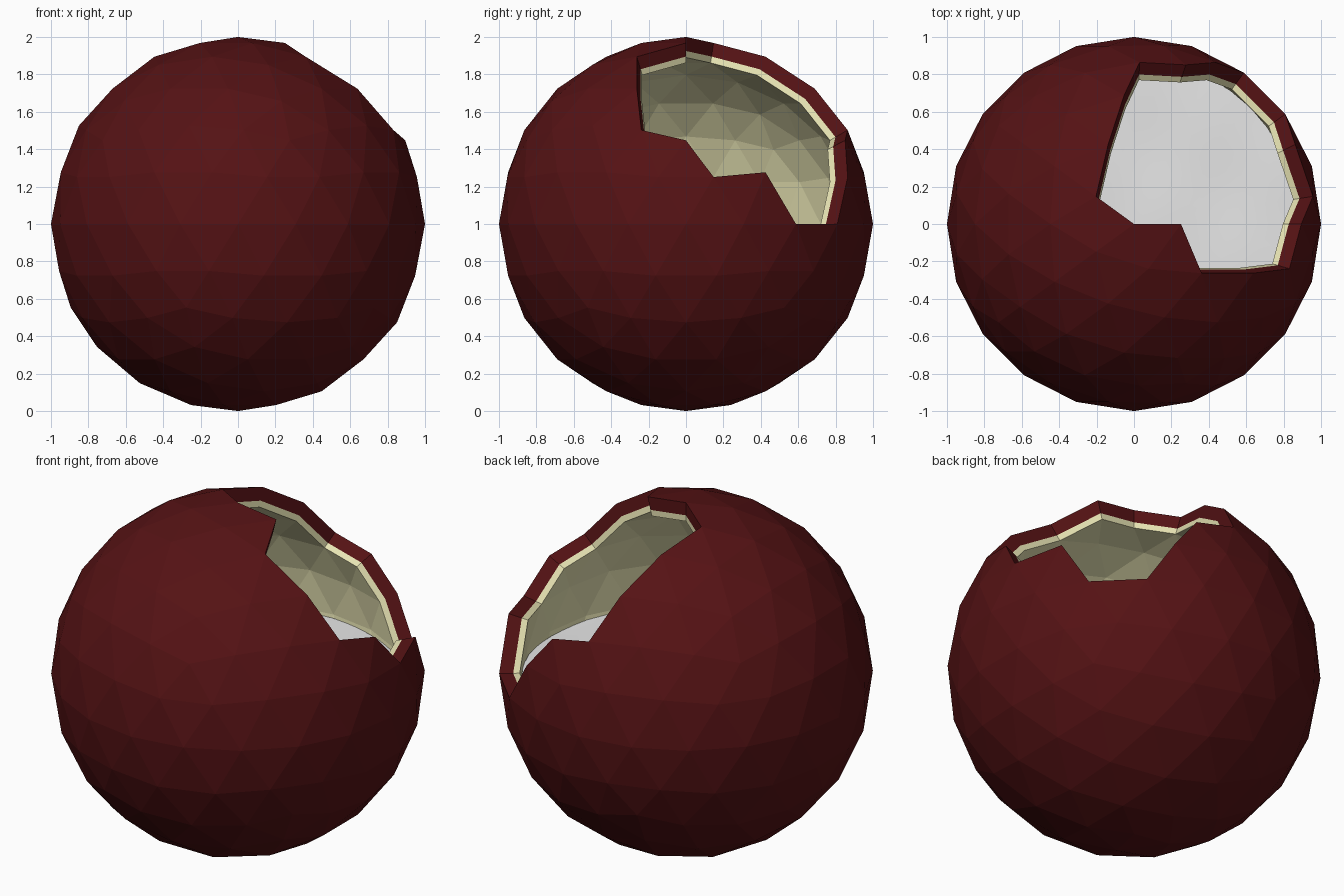
import bpy, bmesh, math
from mathutils import Matrix, Vector

if "Cube" in bpy.data.objects:
    bpy.data.objects.remove(bpy.data.objects["Cube"])

# Outline of the broken opening, seen from above (it follows sphere edges)
HOLE = [(0, 0), (.251, 0), (.362, -.263), (.638, -.263), (.831, -.239), (.894, 0),
        (.957, .148), (.862, .426), (.809, .588), (.588, .809), (.436, .864),
        (.276, .851), (.030, .864), (-.053, .688), (-.138, .426), (-.203, .148)]
R_OUT, R_MID, R_IN = 1.0, 0.925, 0.89


def material(name, rgb):
    m = bpy.data.materials.new(name)
    m.diffuse_color = (*rgb, 1)
    m.use_nodes = True
    m.node_tree.nodes["Principled BSDF"].inputs["Base Color"].default_value = m.diffuse_color
    return m


def add_object(name, bm, mat):
    me = bpy.data.meshes.new(name)
    bm.to_mesh(me)
    bm.free()
    me.materials.append(mat)
    ob = bpy.data.objects.new(name, me)
    ob.location.z = 1
    bpy.context.collection.objects.link(ob)
    return ob


def in_hole(p):
    inside = False
    for (ax, ay), (bx, by) in zip(HOLE, HOLE[1:] + HOLE[:1]):
        if (ay > p.y) != (by > p.y) and p.x < ax + (p.y - ay) * (bx - ax) / (by - ay):
            inside = not inside
    return inside and p.z > 0


def broken_sphere(name, radius, rim_from, rim_to, mat, flip):
    """Icosphere with the opening cut out and a rim wall along its edge."""
    bm = bmesh.new()
    bmesh.ops.create_icosphere(bm, subdivisions=3, radius=1)
    gone = [f for f in bm.faces if in_hole(f.calc_center_median())]
    bmesh.ops.delete(bm, geom=gone, context='FACES')
    border = [e for e in bm.edges if e.is_boundary]
    bmesh.ops.scale(bm, vec=Vector((radius,) * 3), verts=bm.verts)
    new = bmesh.ops.extrude_edge_only(bm, edges=border)['geom']
    other = rim_to if radius == rim_from else rim_from
    for v in new:
        if isinstance(v, bmesh.types.BMVert):
            v.co *= other / radius
    bmesh.ops.recalc_face_normals(bm, faces=bm.faces)
    # Make the outer skin face out and the lining face in
    low = min(bm.faces, key=lambda f: f.calc_center_median().z)
    if (low.normal.z > 0) != flip:
        bmesh.ops.reverse_faces(bm, faces=bm.faces)
    return add_object(name, bm, mat)


red = material("dark red", (.09, .006, .007))
cream = material("cream", (.8, .77, .45))
white = material("white", (.8, .8, .8))

# Outer skin with red rim, and inner lining with cream rim
broken_sphere("outer_shell", R_OUT, R_OUT, R_MID, red, False)
broken_sphere("inner_lining", R_IN, R_MID, R_IN, cream, True)

# Gently rippled filling surface at mid height
bm = bmesh.new()
rings, seg = 14, 40
centre = bm.verts.new((0, 0, 0))
prev = None
for r in range(1, rings + 1):
    ring = [bm.verts.new((.88 * r / rings * math.cos(math.tau * s / seg),
                          .88 * r / rings * math.sin(math.tau * s / seg), 0))
            for s in range(seg)]
    for s in range(seg):
        t = (s + 1) % seg
        if prev:
            bm.faces.new((prev[s], ring[s], ring[t], prev[t]))
        else:
            bm.faces.new((centre, ring[s], ring[t]))
    prev = ring
for v in bm.verts:
    v.co.z = -.02 + .004 * math.sin(9 * v.co.x + 2 * v.co.y) * math.cos(8 * v.co.y - 3 * v.co.x)
for f in bm.faces:
    f.smooth = True
add_object("filling_surface", bm, white)
